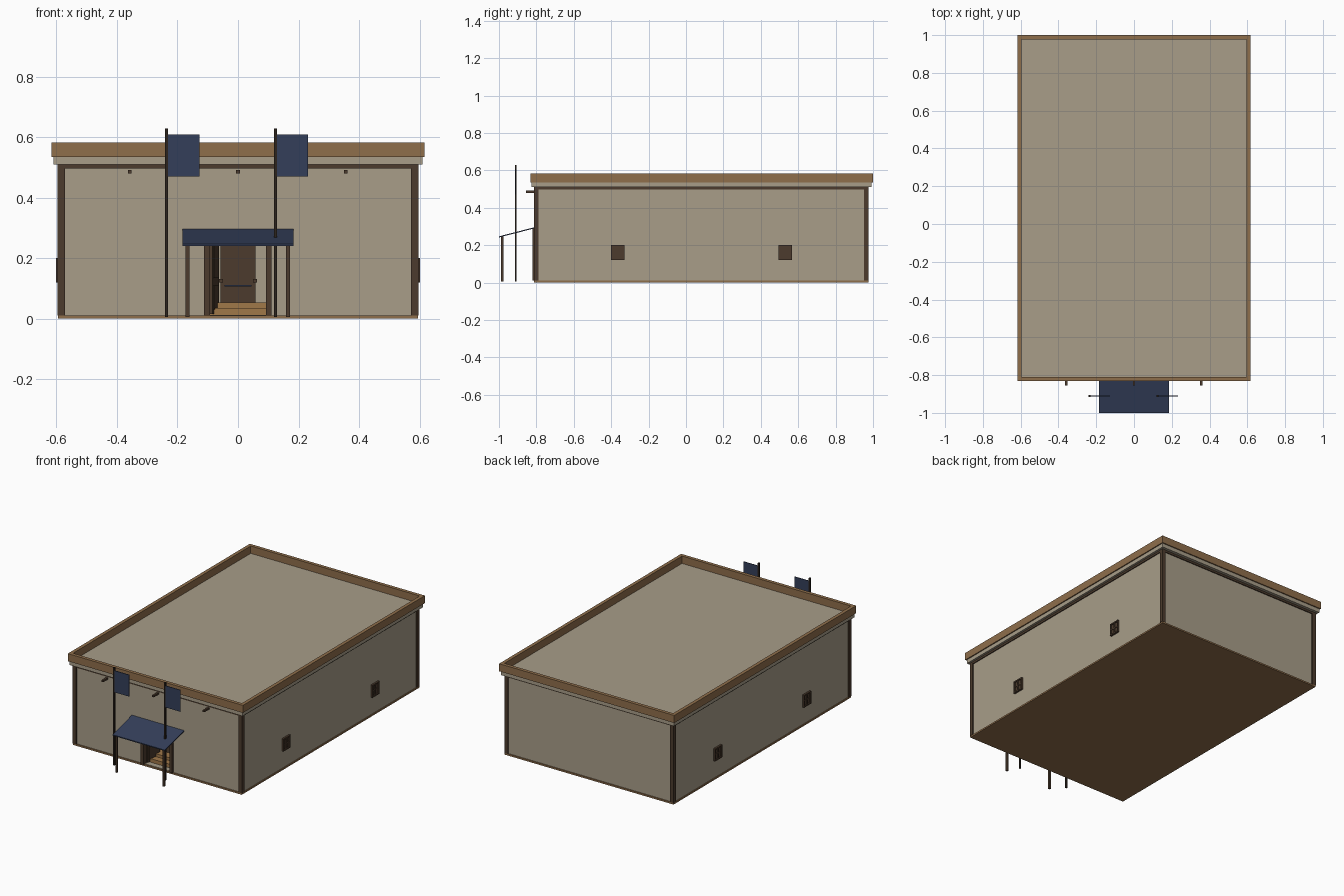
import bpy, bmesh, math

if "Cube" in bpy.data.objects:
    bpy.data.objects.remove(bpy.data.objects["Cube"])


def material(name, hex_code):
    def lin(c):
        c /= 255
        return c / 12.92 if c <= 0.04045 else ((c + 0.055) / 1.055) ** 2.4
    m = bpy.data.materials.new(name)
    m.diffuse_color = [lin(int(hex_code[i:i + 2], 16)) for i in (0, 2, 4)] + [1]
    m.use_nodes = True
    m.node_tree.nodes["Principled BSDF"].inputs["Base Color"].default_value = m.diffuse_color
    return m


STONE = material("beige plaster", "a89d89")
TRIM = material("dark brown wood", "4c3b2d")
WOOD = material("tan wood", "8f6e4b")
STEP = material("step wood", "a07849")
BLUE = material("navy cloth", "343f5a")
IRON = material("dark iron", "2c241d")


def obj_from(name, bm, mat):
    me = bpy.data.meshes.new(name)
    bmesh.ops.recalc_face_normals(bm, faces=bm.faces)
    bm.to_mesh(me)
    bm.free()
    me.materials.append(mat)
    o = bpy.data.objects.new(name, me)
    bpy.context.collection.objects.link(o)
    return o


def boxes(name, mat, *extents):
    """One object made of boxes given as (x0, x1, y0, y1, z0, z1)."""
    bm = bmesh.new()
    for x0, x1, y0, y1, z0, z1 in extents:
        vs = bmesh.ops.create_cube(bm, size=1)["verts"]
        for v in vs:
            v.co = (x1 if v.co.x > 0 else x0,
                    y1 if v.co.y > 0 else y0,
                    z1 if v.co.z > 0 else z0)
    return obj_from(name, bm, mat)


def ring(x, y0, y1, t, z0, z1):
    """Four bars forming a rectangular ring of thickness t."""
    return [(-x, x, y0, y0 + t, z0, z1), (-x, x, y1 - t, y1, z0, z1),
            (-x, -x + t, y0 + t, y1 - t, z0, z1), (x - t, x, y0 + t, y1 - t, z0, z1)]


# Building shell with an entrance recess
FRONT, BACK, SIDE = -0.805, 0.968, 0.59
walls = boxes("walls", STONE, (-SIDE, SIDE, FRONT, BACK, 0.01, 0.51))
cutter = boxes("doorway_cutter", STONE, (-0.094, 0.094, -0.9, -0.66, 0.012, 0.27))
cutter.hide_render = True
cutter.hide_viewport = True
cut = walls.modifiers.new("doorway", "BOOLEAN")
cut.operation, cut.object, cut.solver = "DIFFERENCE", cutter, "EXACT"

boxes("base", WOOD, (-0.595, 0.595, -0.812, 0.975, 0.0, 0.01))
boxes("roof_slab", STONE, (-0.61, 0.61, -0.825, 0.993, 0.51, 0.536))
boxes("parapet", WOOD, *ring(0.617, -0.832, 1.0, 0.022, 0.535, 0.583))
boxes("eave_trim", TRIM, *ring(0.596, -0.811, 0.974, 0.012, 0.497, 0.51))
boxes("corner_posts", TRIM, *[
    (min(s * 0.572, s * 0.597), max(s * 0.572, s * 0.597), y, y + 0.025, 0.01, 0.51)
    for s in (-1, 1) for y in (-0.813, 0.951)])

# Side windows: backing plate with raised frame and cross bars
for s in (-1, 1):
    for y in (-0.365, 0.53):
        def panel(a, b, z0, z1, d):
            x = sorted((s * 0.58, s * d))
            return (x[0], x[1], y + a, y + b, z0, z1)
        boxes("window", TRIM,
              panel(-0.036, 0.036, 0.12, 0.20, 0.595),
              panel(-0.036, -0.028, 0.12, 0.20, 0.602),
              panel(0.028, 0.036, 0.12, 0.20, 0.602),
              panel(-0.028, 0.028, 0.12, 0.128, 0.602),
              panel(-0.028, 0.028, 0.192, 0.20, 0.602),
              panel(-0.004, 0.004, 0.128, 0.192, 0.600),
              panel(-0.028, 0.028, 0.157, 0.163, 0.599))

# Entrance: frame, steps, inner door, open leaf
boxes("door_frame", TRIM,
      (-0.112, -0.093, -0.82, -0.79, 0.01, 0.29),
      (0.093, 0.11, -0.82, -0.79, 0.01, 0.29),
      (-0.093, 0.093, -0.82, -0.79, 0.265, 0.29))
boxes("entrance_steps", STEP,
      (-0.093, 0.093, -0.77, -0.661, 0.012, 0.035),
      (-0.093, 0.093, -0.73, -0.661, 0.035, 0.053))
boxes("inner_door", TRIM,
      (-0.058, 0.058, -0.672, -0.655, 0.053, 0.25),
      (-0.058, 0.058, -0.676, -0.672, 0.053, 0.1),
      (-0.062, -0.05, -0.69, -0.672, 0.12, 0.132),
      (0.05, 0.062, -0.69, -0.672, 0.12, 0.132))
boxes("door_rail", BLUE, (-0.045, 0.045, -0.678, -0.672, 0.106, 0.111))
leaf = boxes("open_door", TRIM,
             (0, 0.1, -0.004, 0.004, 0.015, 0.262),
             (0.012, 0.088, -0.007, 0.007, 0.03, 0.11),
             (0.012, 0.088, -0.007, 0.007, 0.135, 0.245))
leaf.location = (-0.088, -0.79, 0)
leaf.rotation_euler.z = math.radians(78)

# Sloped canopy on two posts
bm = bmesh.new()
profile = [(-1.0, 0.241), (-0.805, 0.291), (-0.805, 0.297), (-1.0, 0.247)]
face = bm.faces.new([bm.verts.new((-0.184, y, z)) for y, z in profile])
side = bmesh.ops.extrude_face_region(bm, geom=[face])["geom"]
bmesh.ops.translate(bm, vec=(0.368, 0, 0),
                    verts=[g for g in side if isinstance(g, bmesh.types.BMVert)])
obj_from("canopy", bm, BLUE)
boxes("canopy_posts", TRIM, *[
    (x - 0.006, x + 0.006, -0.988, -0.976, 0.005, 0.245) for x in (-0.167, 0.165)])

# Banner poles with flags
for x in (-0.236, 0.124):
    boxes("banner_pole", IRON, (x - 0.005, x + 0.005, -0.915, -0.905, 0.005, 0.628))
    boxes("banner", BLUE, (x + 0.005, x + 0.108, -0.912, -0.908, 0.47, 0.608))

# Short brackets under the eave
boxes("brackets", TRIM, *[
    (x - 0.006, x + 0.006, -0.855, -0.8, 0.48, 0.491) for x in (-0.358, 0, 0.356)])
